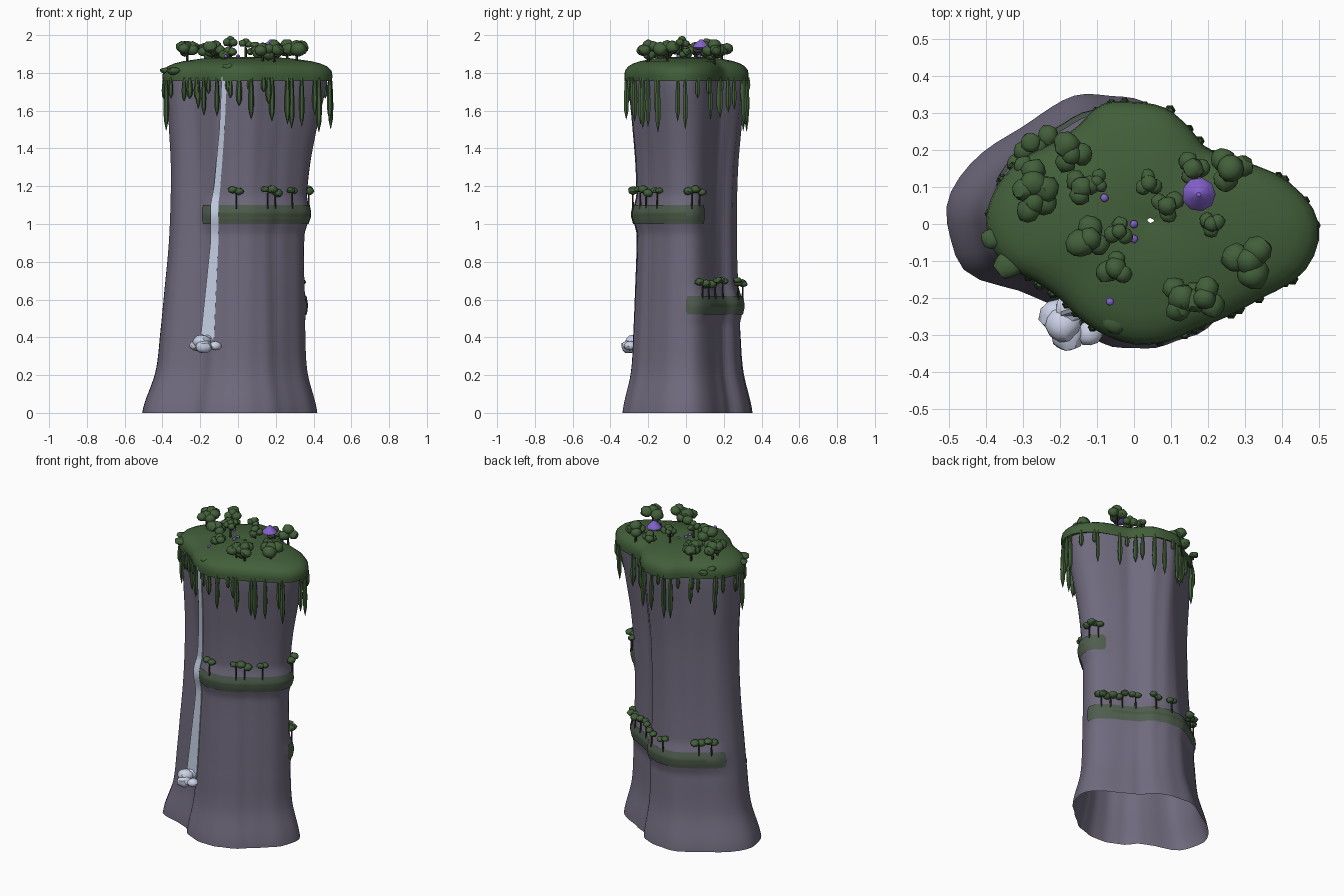
import bpy
import bmesh
import math
import random
from mathutils import Matrix, Vector

random.seed(11)
cube = bpy.data.objects.get("Cube")
if cube:
    bpy.data.objects.remove(cube, do_unlink=True)


def material(name, colour):
    mat = bpy.data.materials.new(name)
    mat.use_nodes = True
    mat.diffuse_color = (*colour, 1)
    for node in mat.node_tree.nodes:
        if node.type == 'BSDF_PRINCIPLED':
            node.inputs["Base Color"].default_value = (*colour, 1)
            node.inputs["Roughness"].default_value = 0.9
    return mat


ROCK = material("grey violet rock", (.162, .146, .208))
GREEN = material("leaf green", (.055, .115, .042))
MOSS = material("muted moss", (.08, .11, .08))
DARK_MOSS = material("dark moss", (.06, .096, .048))
BARK = material("dark bark", (.035, .035, .025))
WATER = material("pale water", (.55, .62, .77))
MIST = material("white mist", (.6, .65, .8))
PURPLE = material("purple blossom", (.23, .12, .6))

# Outline radii every 15 degrees, in hundredths, and waist scale up the height
BASE = [42, 39, 32, 28.5, 28, 31.5, 34, 36, 39, 39, 43.5, 49,
        50.5, 47.5, 36, 31.5, 32.5, 33.5, 33.5, 34, 34, 34.5, 36, 40]
TOP = [50, 43.5, 34, 28.5, 30, 32.5, 33, 33.5, 30.5, 31, 35, 38.5,
       40, 37.5, 31, 28.5, 29.5, 31, 32.5, 33, 33, 35.5, 40, 48]
WAIST = [1, .87, .835, .815, .8, .81, .845, .92, 1]
HEIGHT = 1.76
LEDGES = [(1.05, 221, 378), (.57, 0, 163)]


def spline(values, t, cyclic):
    """Catmull-Rom lookup through evenly spaced values."""
    i, n = math.floor(t), len(values)
    f = t - i
    a, b, c, d = (values[k % n] if cyclic else values[max(0, min(n - 1, k))]
                  for k in range(i - 1, i + 3))
    return b + f / 2 * (c - a + f * (2*a - 5*b + 4*c - d + f * (3 * (b - c) + d - a)))


def cap_radius(deg):
    return spline(TOP, deg / 15, True) / 100


def rock_radius(deg, z):
    t = min(1, z / HEIGHT)
    mix = t ** 1.5
    r = spline(BASE, deg / 15, True) / 100 * (1 - mix) + cap_radius(deg) * .94 * mix
    r *= spline(WAIST, t * 8, False)
    r += .0025 * (math.sin(math.radians(deg * 11) + z) + math.sin(math.radians(deg * 17) - z))
    for centre, start, end in LEDGES:
        half = (end - start) / 2
        off = abs((deg - start - half + 180) % 360 - 180)
        fade = max(0, min(1, (half + 3 - off) / 15))
        r += .027 * fade * max(0, 1 - abs(z - centre) / .1)
    return r


def polar(deg, r, z):
    a = math.radians(deg)
    return Vector((r * math.cos(a), r * math.sin(a), z))


def skin(bm, rings, closed=True, ends=False):
    """Bridge successive rows of points with quads."""
    rows = [[bm.verts.new(p) for p in ring] for ring in rings]
    n = len(rows[0])
    faces = []
    for low, high in zip(rows, rows[1:]):
        for i in range(n if closed else n - 1):
            j = (i + 1) % n
            faces.append(bm.faces.new((low[i], low[j], high[j], high[i])))
    if ends:
        bm.faces.new(rows[0][::-1])
        bm.faces.new(rows[-1])
    return faces


def spindle(bm, x, y, profile, sides=6):
    skin(bm, [[Vector((x, y, 0)) + polar(360 * i / sides, r, z) for i in range(sides)]
              for z, r in profile], ends=True)


def blob(bm, pos, r, flat=.85, jitter=.1):
    spin = Matrix.Rotation(random.uniform(0, 6), 4, 'Z')
    ball = bmesh.ops.create_icosphere(
        bm, subdivisions=2, radius=r,
        matrix=Matrix.Translation(pos) @ spin @ Matrix.Diagonal((1, 1, flat, 1)))
    for v in ball["verts"]:
        v.co += (v.co - Vector(pos)) * random.uniform(-jitter, jitter)


def finish(name, bm, *mats, angle=40):
    bmesh.ops.recalc_face_normals(bm, faces=bm.faces[:])
    mesh = bpy.data.meshes.new(name)
    bm.to_mesh(mesh)
    bm.free()
    obj = bpy.data.objects.new(name, mesh)
    bpy.context.collection.objects.link(obj)
    for mat in mats:
        mesh.materials.append(mat)
    bpy.ops.object.select_all(action='DESELECT')
    obj.select_set(True)
    bpy.context.view_layer.objects.active = obj
    bpy.ops.object.shade_smooth_by_angle(angle=math.radians(angle))


# Rock column, open underneath
bm = bmesh.new()
skin(bm, [[polar(d, rock_radius(d, k / 50), k / 50) for d in range(0, 360, 5)]
          for k in range(90)])
finish("rock_column", bm, ROCK)

# Grassy cap with an upright rim, domed top and a tiny opening in the middle
CENTRE = Vector((.045, .01, 0))


def cap_point(deg, scale, z):
    p = CENTRE + (polar(deg, cap_radius(deg), 0) - CENTRE) * scale
    p.z = z
    return p


bm = bmesh.new()
CAP = [(.93, 1.765), (.995, 1.757), (1, 1.785), (.99, 1.812), (.94, 1.834),
       (.86, 1.85), (.75, 1.862), (.5, 1.878), (.2, 1.885), (.02, 1.875)]
skin(bm, [[cap_point(d, s, z) for d in range(0, 360, 5)] for s, z in CAP])
finish("grass_cap", bm, GREEN, angle=60)

# Vines hanging from the rim
bm = bmesh.new()
for i in range(48):
    deg = i * 360 / 48 + random.uniform(-5, 5)
    p = cap_point(deg, random.uniform(.95, 1), 0)
    length, width = random.uniform(.07, .29), random.uniform(.012, .017)
    shape = [(0, .5), (.2, .75), (.55, 1), (.8, .85), (1, .08)]
    spindle(bm, p.x, p.y, [(1.775 - length * t, width * w) for t, w in shape])
finish("hanging_vines", bm, GREEN)

# Mossy bands wrapped over the ledges
for number, (centre, start, end) in enumerate(LEDGES):
    bm = bmesh.new()
    rows = [round(centre - .05, 2) + k * .02 for k in range(6)]
    rings = []
    for k, z in enumerate(rows):
        inset = 1.5 if k in (0, 5) else 0
        degs = [start + inset] + list(range(5 * (start // 5 + 1), end - 2, 5)) + [end - inset]
        rings.append([polar(d, rock_radius(d, z) + .006, z) for d in degs])
    columns = len(rings[0]) - 1
    for i, face in enumerate(skin(bm, rings, closed=False)):
        row, column = divmod(i, columns)
        face.material_index = int(row == 2 and .15 < column / columns < .85)
    finish(f"ledge_moss_{number + 1}", bm, MOSS, DARK_MOSS)

# Little trees standing on the ledges
trunks, leaves = bmesh.new(), bmesh.new()
for (centre, start, end), spots in zip(LEDGES, [(268, 303, 313, 332, 365, 372),
                                               (15, 23, 35, 52, 78, 98, 138, 150)]):
    for deg in spots:
        z = centre + .03
        p = polar(deg, rock_radius(deg, z) + .002, z)
        spindle(trunks, p.x, p.y, [(z, .006), (z + .085, .004)], 5)
        size = random.uniform(.021, .03)
        for side in (-.75, .65):
            shift = polar(deg + 90, side * size, z + .093 + random.uniform(-.012, .012))
            blob(leaves, (p.x + shift.x, p.y + shift.y, shift.z), size, .75)
finish("ledge_tree_trunks", trunks, BARK)
finish("ledge_tree_leaves", leaves, GREEN)

# Clumped trees on the cap: x, y, canopy height, spread
GROVE = [(-.27, .11, 1.925, .06), (-.27, .06, 1.92, .05), (-.17, .19, 1.915, .05),
         (-.14, .1, 1.9, .042), (-.1, .115, 1.905, .03), (-.12, -.04, 1.93, .055),
         (-.05, -.12, 1.9, .045), (.13, -.2, 1.915, .06), (.19, -.2, 1.935, .05),
         (.31, -.1, 1.925, .065), (.26, .15, 1.935, .06), (.16, .15, 1.905, .042),
         (.09, .05, 1.93, .042), (.04, .11, 1.95, .035), (.21, 0, 1.9, .03),
         (-.04, -.02, 1.965, .035)]
trunks, leaves = bmesh.new(), bmesh.new()
for x, y, z, spread in GROVE:
    spindle(trunks, x, y, [(1.83, .008), (z, .006)], 5)
    turn = random.uniform(0, 120)
    for k in range(4):
        p = polar(k * 120 + turn, spread * .55 * (k < 3), 0)
        lift = random.uniform(-.02, .014) if k < 3 else .014
        blob(leaves, (x + p.x, y + p.y, z + lift), spread * random.uniform(.52, .72))
# Low bushes along the rim
for x, y, z, r in [(-.385, -.04, 1.812, .028), (-.34, -.11, 1.81, .038),
                   (-.05, -.26, 1.83, .038), (-.28, .22, 1.81, .028),
                   (-.3, .16, 1.82, .025), (-.27, -.12, 1.815, .022)]:
    blob(leaves, (x, y, z), r, .55)
finish("cap_tree_trunks", trunks, BARK)
finish("cap_tree_leaves", leaves, GREEN)

# Blossom tree and scattered flowers
bm = bmesh.new()
spindle(bm, .175, .08, [(1.92, .02), (1.935, .046), (1.95, .038), (1.978, .006)], 9)
for x, y in [(-.08, .07), (0, 0), (0, -.04), (-.065, -.21)]:
    blob(bm, (x, y, 1.888), .011)
finish("purple_blossoms", bm, PURPLE)


# Waterfall ribbon standing just proud of the front of the rock
def front_y(x, z):
    points = [polar(d / 2, rock_radius(d / 2, z), z) for d in range(440, 600)]
    return min(points, key=lambda p: abs(p.x - x)).y


def fall_ring(z, x, w):
    y = min(front_y(x + s * w, z) for s in (-1, 0, 1)) - .008
    return [Vector((x + s * w, y + back, z))
            for s, back in ((-1, .012), (-1, 0), (1, 0), (1, .012))]


bm = bmesh.new()
FALL = [(1.78, -.072, .014), (1.5, -.085, .014), (1.2, -.11, .017),
        (1.1, -.125, .021), (.9, -.125, .021), (.37, -.164, .037)]
rings = []
for low, high in zip(FALL, FALL[1:]):
    for k in range(6):
        rings.append(fall_ring(*(a + (b - a) * k / 6 for a, b in zip(low, high))))
rings.append(fall_ring(*FALL[-1]))
skin(bm, rings, ends=True)
finish("waterfall", bm, WATER)

# Mist where the water lands
bm = bmesh.new()
for x, y, z, r in [(-.19, -.27, .375, .05), (-.21, -.25, .36, .045), (-.18, -.3, .35, .046),
                   (-.12, -.295, .355, .034), (-.17, -.23, .38, .045)]:
    blob(bm, (x, y, z), r, .75)
finish("mist", bm, MIST)
